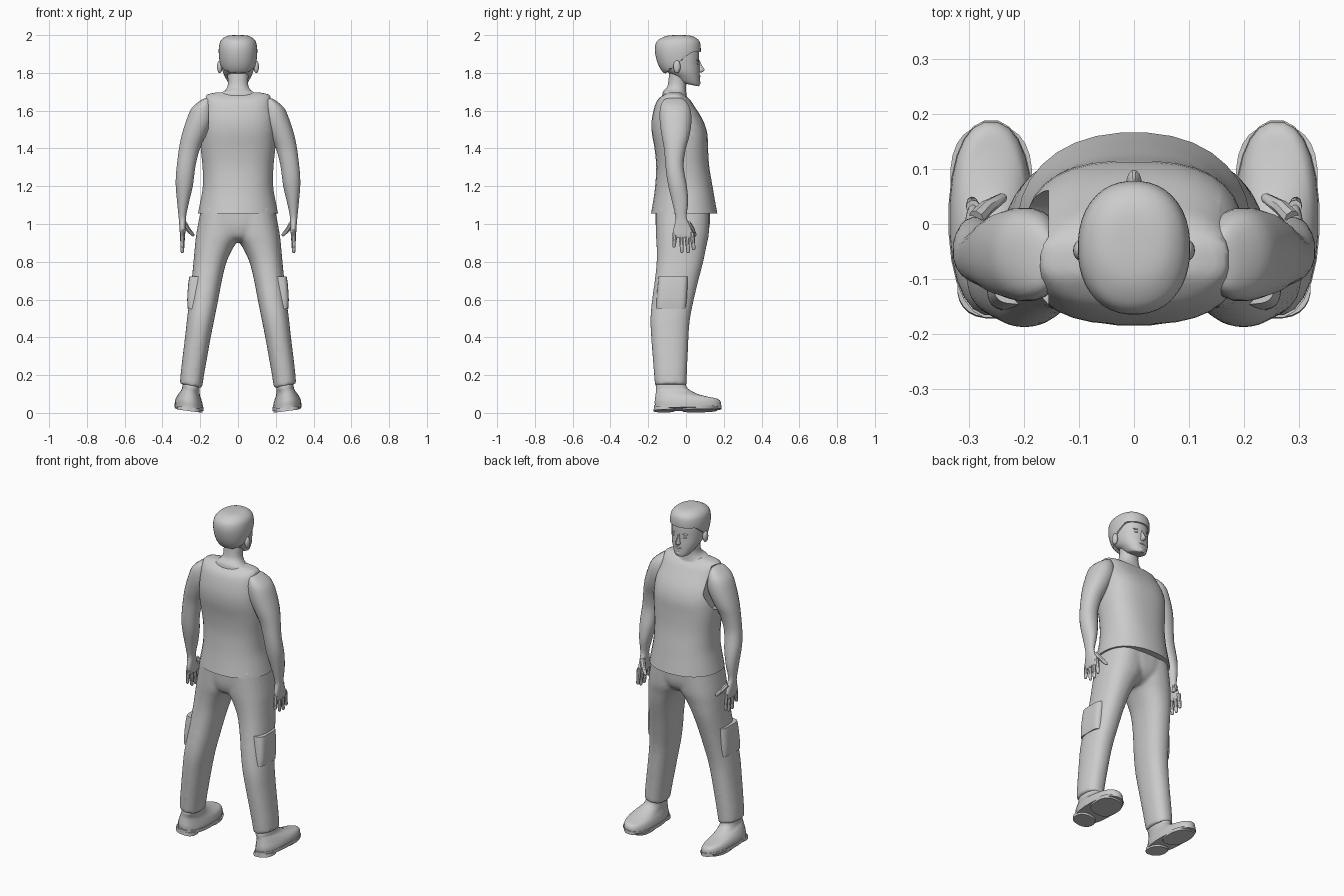
import bpy, bmesh, math
from mathutils import Vector

if "Cube" in bpy.data.objects:
    bpy.data.objects.remove(bpy.data.objects["Cube"])


def finish(name, bm, mirror=False):
    bmesh.ops.recalc_face_normals(bm, faces=bm.faces)
    me = bpy.data.meshes.new(name)
    bm.to_mesh(me)
    bm.free()
    ob = bpy.data.objects.new(name, me)
    bpy.context.collection.objects.link(ob)
    smooth(ob)
    if mirror:
        ob.modifiers.new("Mirror", 'MIRROR')
    return ob


def smooth(ob):
    bpy.ops.object.select_all(action='DESELECT')
    ob.select_set(True)
    bpy.context.view_layer.objects.active = ob
    bpy.ops.object.shade_smooth_by_angle(angle=math.radians(40))


def spline(a, b, c, d, t):
    return [0.5 * (2 * q + (r - p) * t + (2 * p - 5 * q + 4 * r - s) * t * t
                   + (3 * q - p - 3 * r + s) * t ** 3) for p, q, r, s in zip(a, b, c, d)]


def loft(name, rings, n=24, power=2.2, top_power=None, sub=3, mirror=False, edit=None):
    """Rings are (z, x0, x1, y0, y1, tilt along y, tilt along x); power is the squareness."""
    rings = [list(r) + [0] * (7 - len(r)) for r in rings]
    full = []
    for i in range(len(rings) - 1):
        a, d = rings[max(i - 1, 0)], rings[min(i + 2, len(rings) - 1)]
        full += [spline(a, rings[i], rings[i + 1], d, k / sub) for k in range(sub)]
    full.append(rings[-1])
    bm = bmesh.new()
    loops = []
    for i, (z, x0, x1, y0, y1, ty, tx) in enumerate(full):
        loop = []
        p = power + ((top_power or power) - power) * i / (len(full) - 1)
        for k in range(n):
            t = 2 * math.pi * (k + 0.5) / n
            c, s = math.cos(t), math.sin(t)
            dx = math.copysign(abs(c) ** (2 / p), c) * (x1 - x0) / 2
            dy = math.copysign(abs(s) ** (2 / p), s) * (y1 - y0) / 2
            loop.append(bm.verts.new(((x0 + x1) / 2 + dx, (y0 + y1) / 2 + dy, z + ty * dy + tx * dx)))
        loops.append(loop)
    for a, b in zip(loops, loops[1:]):
        for k in range(n):
            bm.faces.new((a[k], a[(k + 1) % n], b[(k + 1) % n], b[k]))
    bm.faces.new(loops[0])
    bm.faces.new(loops[-1])
    if edit:
        for v in bm.verts:
            edit(v.co)
    return finish(name, bm, mirror)


def mid(z, rx, y0, y1, ty=0):
    return (z, -rx, rx, y0, y1, ty)


def ball(name, loc, size, mirror=False):
    bm = bmesh.new()
    bmesh.ops.create_uvsphere(bm, u_segments=16, v_segments=10, radius=1)
    bmesh.ops.scale(bm, vec=size, verts=bm.verts)
    bmesh.ops.translate(bm, vec=loc, verts=bm.verts)
    return finish(name, bm, mirror)


def digit(name, points, radii):
    """Rounded finger skinned along a short path."""
    bm = bmesh.new()
    pts = [Vector(p) for p in points]
    rot = (pts[-1] - pts[0]).to_track_quat('Z', 'Y')
    pts.append(pts[-1] + (pts[-1] - pts[-2]).normalized() * radii[-1] * 0.7)
    loops = []
    for p, r in zip(pts, list(radii) + [radii[-1] * 0.5]):
        loops.append([bm.verts.new(p + rot @ Vector((r * math.cos(k * math.pi / 4), r * math.sin(k * math.pi / 4), 0)))
                      for k in range(8)])
    for a, b in zip(loops, loops[1:]):
        for k in range(8):
            bm.faces.new((a[k], a[(k + 1) % 8], b[(k + 1) % 8], b[k]))
    bm.faces.new(loops[0])
    bm.faces.new(loops[-1])
    return finish(name, bm, True)


# Head, neck and hair
loft("head", [mid(1.738, .03, -.02, .062, -.2), mid(1.746, .048, -.045, .072, -.25),
              mid(1.775, .066, -.075, .074, -.2), mid(1.805, .081, -.1, .073),
              mid(1.85, .09, -.14, .071), mid(1.9, .092, -.15, .07),
              mid(1.95, .085, -.14, .06), mid(1.98, .05, -.1, .02)])
loft("neck", [mid(1.62, .115, -.13, .04), mid(1.68, .105, -.125, .008, -.2), mid(1.705, .07, -.108, .002, -.2),
              mid(1.74, .054, -.096, .002), mid(1.81, .058, -.088, .02)])


def hairline(co):
    t = min(max((co.y + .11) / .14, 0), 1)
    co.z = max(co.z, 1.795 + .115 * t)


loft("hair", [mid(1.785, .06, -.1, .05), mid(1.81, .084, -.128, .068), mid(1.85, .096, -.15, .074),
              mid(1.9, .102, -.163, .078), mid(1.94, .101, -.164, .078), mid(1.97, .092, -.152, .07),
              mid(1.99, .07, -.12, .045), mid(1.998, .045, -.09, .015), mid(2.0, .015, -.055, -.02)],
     n=40, edit=hairline)

# Face details
loft("nose", [mid(1.802, .009, .055, .083), mid(1.811, .014, .05, .096), mid(1.82, .012, .05, .098),
              mid(1.84, .008, .05, .085), mid(1.868, .006, .05, .072)], n=12)
ball("mouth", (0, .069, 1.782), (.022, .009, .006))
ball("chin", (0, .058, 1.748), (.024, .019, .016))
ball("eye", (.032, .058, 1.85), (.014, .01, .007), True)
ball("brow", (.033, .058, 1.868), (.02, .011, .005), True)
ball("ear", (.097, -.048, 1.832), (.014, .019, .034), True)

# Sleeveless top with cut armholes
vest = loft("vest", [mid(1.055, .213, -.186, .167), mid(1.13, .198, -.173, .153), mid(1.2, .187, -.164, .141),
                     mid(1.3, .188, -.158, .124), mid(1.4, .198, -.167, .117), mid(1.48, .2, -.181, .113),
                     mid(1.55, .195, -.182, .09), mid(1.62, .182, -.167, .047), mid(1.66, .174, -.148, .02),
                     mid(1.685, .164, -.118, -.01), mid(1.697, .11, -.1, -.03)],
            n=32, power=2.2, top_power=3.0)
bm = bmesh.new()
for side in (-1, 1):
    ret = bmesh.ops.create_cone(bm, cap_ends=True, segments=24, radius1=1, radius2=1, depth=.2)
    for v in ret['verts']:
        v.co = (side * .256 + v.co.z, -.045 + v.co.x * .108, 1.55 + v.co.y * .13)
cutter = finish("armhole_cutter", bm)
cutter.hide_render = True
cutter.hide_viewport = True
cut = vest.modifiers.new("Armholes", 'BOOLEAN')
cut.object = cutter
cut.solver = 'EXACT'
bpy.context.view_layer.objects.active = vest
bpy.ops.object.modifier_apply(modifier=cut.name)
smooth(vest)

# Arms and hands
loft("arm", [(1.668, .145, .17, -.09, -.03), (1.655, .14, .197, -.12, -.005), (1.615, .13, .245, -.138, .022),
             (1.55, .13, .274, -.14, .03), (1.47, .165, .299, -.13, .02), (1.4, .2, .313, -.117, 0),
             (1.32, .222, .323, -.11, -.012), (1.26, .231, .329, -.104, -.006), (1.2, .239, .33, -.094, .005),
             (1.12, .258, .323, -.075, .012), (1.05, .273, .316, -.058, .004), (1.02, .275, .313, -.056, .008),
             (.98, .277, .31, -.066, .026), (.94, .28, .307, -.072, .04), (.925, .285, .303, -.064, .034)],
     n=20, mirror=True)
for name, y0, y1, tip in (("index", .031, .041, .868), ("middle", .003, .012, .852),
                          ("ring", -.027, -.022, .854), ("little", -.056, -.064, .882)):
    digit(name + "_finger", [(.293, y0, .955), (.294, (y0 + y1) / 2, (.955 + tip) / 2), (.295, y1, tip)],
          (.013, .012, .009))
digit("thumb", [(.287, .01, 1.005), (.268, .03, .975), (.239, .048, .942)], (.016, .014, .009))

# Trousers: legs and seat fused into one smooth skin
leg = loft("trouser_leg", [(.142, .19, .308, -.165, .004, 0, .2), (.22, .177, .302, -.171, .006, 0, .1),
                           (.4, .144, .281, -.185, .014), (.5, .124, .27, -.189, .022), (.6, .104, .257, -.18, .042),
                           (.7, .085, .246, -.166, .066), (.8, .06, .236, -.156, .092), (.88, .022, .229, -.156, .108),
                           (.95, -.02, .221, -.16, .122), (1.09, -.03, .195, -.16, .125)],
           power=2.3, mirror=True)
trousers = loft("trousers", [mid(.905, .02, -.09, .05), mid(.92, .05, -.13, .085), mid(.94, .085, -.148, .106),
                             mid(.965, .12, -.156, .12), mid(1.0, .155, -.162, .127), mid(1.09, .185, -.163, .13)],
                power=2.6)
bpy.context.view_layer.objects.active = leg
bpy.ops.object.modifier_apply(modifier="Mirror")
leg.select_set(True)
trousers.select_set(True)
bpy.context.view_layer.objects.active = trousers
bpy.ops.object.join()
fuse = trousers.modifiers.new("Fuse", 'REMESH')
fuse.mode = 'VOXEL'
fuse.voxel_size = .009
bpy.ops.object.modifier_apply(modifier="Fuse")
soften = trousers.modifiers.new("Soften", 'SMOOTH')
soften.factor = .5
soften.iterations = 12
bpy.ops.object.modifier_apply(modifier="Soften")
smooth(trousers)
loft("cargo_pocket", [(.55, .14, .266, -.158, .0), (.6, .13, .269, -.156, .005),
                      (.68, .12, .264, -.15, .01), (.722, .115, .258, -.146, .012)],
     power=5, n=32, mirror=True)

# Shoes: upper, sole, heel and tread
loft("shoe", [(.035, .184, .336, -.165, .186, 0, .15), (.058, .187, .333, -.167, .185, 0, .15),
              (.078, .193, .324, -.164, .168, -.03, .15), (.095, .2, .312, -.16, .128, -.1, .15),
              (.112, .203, .3, -.16, .062, -.12, .15), (.132, .203, .295, -.16, .01, -.05, .15),
              (.16, .202, .292, -.155, -.003, 0, .15)], power=2.3, mirror=True)
loft("sole", [(.02, .182, .338, -.172, .19, 0, .13), (.04, .182, .338, -.172, .19, 0, .13)],
     sub=1, power=2.2, mirror=True)
loft("heel", [(.01, .2, .322, -.172, -.06, 0, .13), (.03, .2, .322, -.17, -.055, 0, .13)],
     sub=1, power=2.3, mirror=True)
loft("tread", [(.012, .187, .332, -.02, .165, .02, .13), (.03, .185, .335, -.025, .18, 0, .13)],
     sub=1, power=2.5, mirror=True)
